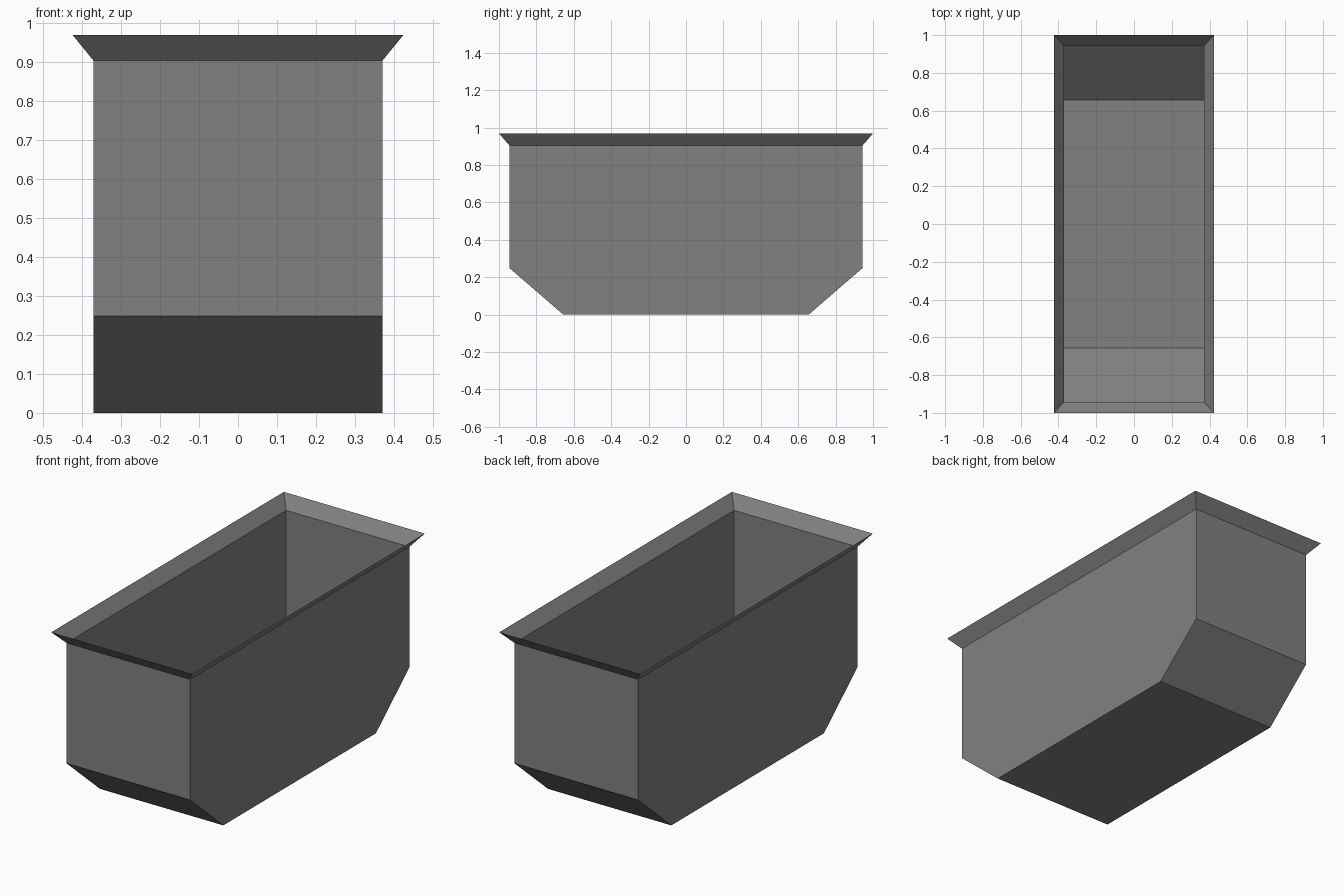
import bpy, bmesh
from mathutils import Vector

if "Cube" in bpy.data.objects:
    bpy.data.objects.remove(bpy.data.objects["Cube"])

HALF_W, HALF_L, WALL_TOP = 0.371, 0.944, 0.904
RIM_W, RIM_L, RIM_TOP = 0.424, 1.0, 0.969

# Side profile (y, z): flat floor, sloped ends, upright walls
half = [(0.656, 0.0), (HALF_L, 0.249), (HALF_L, WALL_TOP)]
profile = half + [(-y, z) for y, z in reversed(half)]

bm = bmesh.new()

# Trough body: side panel extruded across the width
side = bm.faces.new([bm.verts.new((-HALF_W, y, z)) for y, z in profile])
ext = bmesh.ops.extrude_face_region(bm, geom=[side], use_keep_orig=True)
moved = [g for g in ext["geom"] if isinstance(g, bmesh.types.BMVert)]
bmesh.ops.translate(bm, verts=moved, vec=Vector((2 * HALF_W, 0, 0)))
bmesh.ops.recalc_face_normals(bm, faces=bm.faces[:])

# Open top
top = [f for f in bm.faces if all(v.co.z > WALL_TOP - 1e-4 for v in f.verts)]
bmesh.ops.delete(bm, geom=top, context='FACES_ONLY')

# Flared rim: opening edge extruded up and outward
edge = [e for e in bm.edges if e.is_boundary]
rim = bmesh.ops.extrude_edge_only(bm, edges=edge)
for v in (g for g in rim["geom"] if isinstance(g, bmesh.types.BMVert)):
    v.co = (RIM_W if v.co.x > 0 else -RIM_W,
            RIM_L if v.co.y > 0 else -RIM_L, RIM_TOP)

mesh = bpy.data.meshes.new("open_trough")
bm.to_mesh(mesh)
bm.free()

# Dark grey metal
metal = bpy.data.materials.new("dark_grey")
metal.diffuse_color = (0.22, 0.22, 0.22, 1)
metal.use_nodes = True
metal.node_tree.nodes["Principled BSDF"].inputs["Base Color"].default_value = metal.diffuse_color
mesh.materials.append(metal)
bpy.context.collection.objects.link(bpy.data.objects.new("open_trough", mesh))
